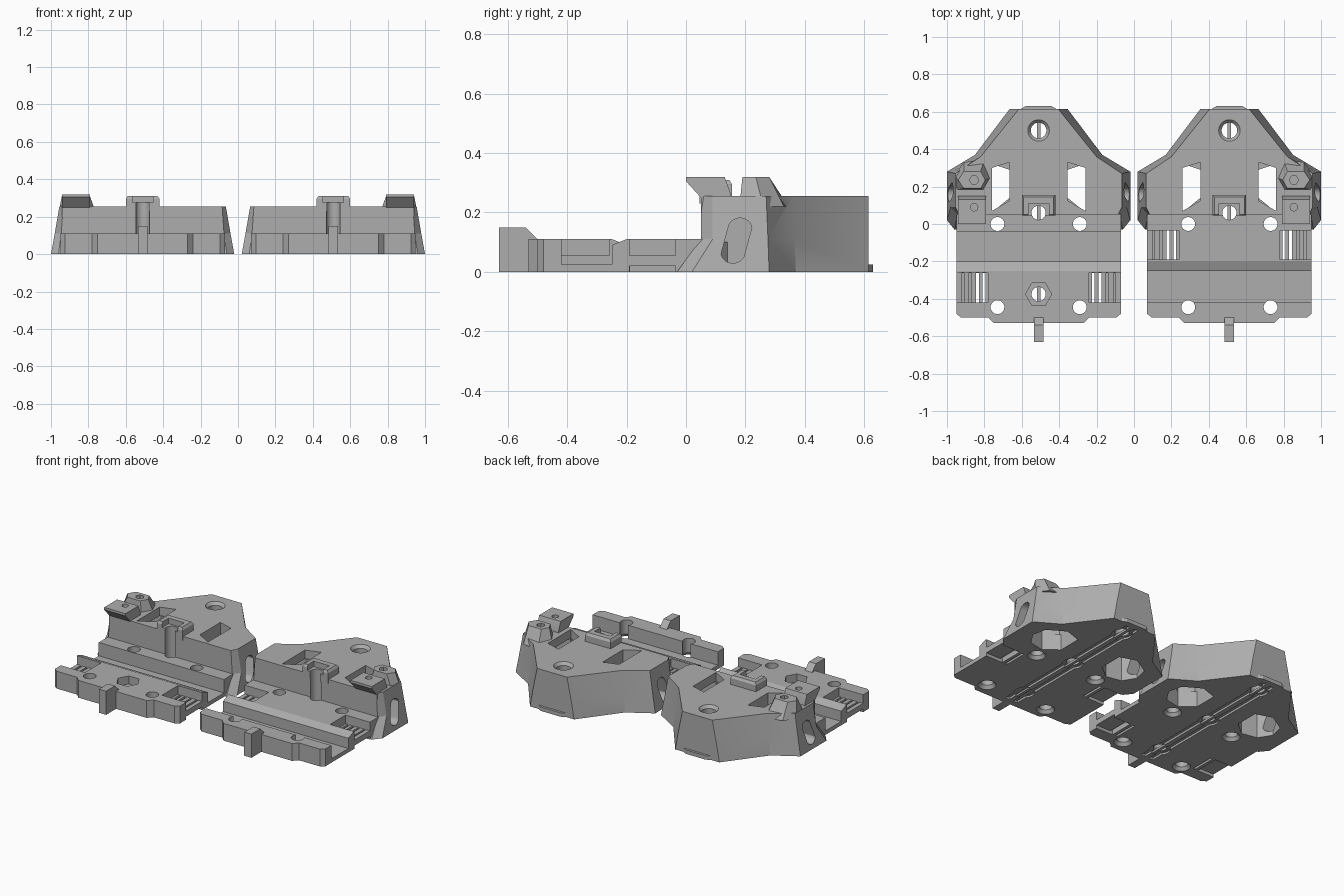
import bpy, bmesh
from math import cos, sin, pi

if "Cube" in bpy.data.objects:
    bpy.data.objects.remove(bpy.data.objects["Cube"])

grey = bpy.data.materials.new("matte grey")
grey.use_nodes = True
grey.diffuse_color = (0.42, 0.42, 0.42, 1)
grey.node_tree.nodes["Principled BSDF"].inputs["Base Color"].default_value = (0.42, 0.42, 0.42, 1)


def loft(name, rings):
    """Closed solid through rings of equal point count."""
    bm = bmesh.new()
    loops = [[bm.verts.new(p) for p in ring] for ring in rings]
    n = len(loops[0])
    bm.faces.new(loops[0])
    bm.faces.new(loops[-1])
    for a, b in zip(loops, loops[1:]):
        for i in range(n):
            j = (i + 1) % n
            bm.faces.new((a[i], a[j], b[j], b[i]))
    bmesh.ops.recalc_face_normals(bm, faces=bm.faces)
    mesh = bpy.data.meshes.new(name)
    bm.to_mesh(mesh)
    bm.free()
    mesh.materials.append(grey)
    ob = bpy.data.objects.new(name, mesh)
    bpy.context.collection.objects.link(ob)
    return ob


def combine(target, other, mode):
    mod = target.modifiers.new(mode, 'BOOLEAN')
    mod.operation, mod.solver, mod.object = mode, 'EXACT', other
    bpy.context.view_layer.objects.active = target
    bpy.ops.object.modifier_apply(modifier=mod.name)
    bpy.data.objects.remove(other)


def circle(u, y, r, n=24, turn=0.0):
    return [(u + r * cos(2 * pi * i / n + turn), y + r * sin(2 * pi * i / n + turn)) for i in range(n)]


def rect(u0, u1, y0, y1):
    return [(u0, y0), (u1, y0), (u1, y1), (u0, y1)]


def both(half):
    """Mirror half an outline about u = 0."""
    return half + [(-u, y) for u, y in reversed(half)]


def build_carrier(name, cx, s, trough, notch, hexed):
    # u runs outward from the carrier's centre line
    def ring(pts, z):
        return [(cx + s * u, y, z) for u, y in pts]

    def prism(pts, z0, z1, top=None):
        return loft("piece", [ring(pts, z0), ring(top or pts, z1)])

    def across(pts, u0, u1):
        return loft("piece", [[(cx + s * u, y, z) for y, z in pts] for u in (u0, u1)])

    # Rail plate with stepped, chamfered front
    plate = both([(0.44, 0.1), (0.44, -0.48), (0.415, -0.5), (0.27, -0.5), (0.24, -0.53)])
    body = prism(plate, 0, 0.11)
    body.name = name

    def cut(ob):
        combine(body, ob, 'DIFFERENCE')

    def add(ob):
        combine(body, ob, 'UNION')

    cut(across(trough, -0.6, 0.6))
    # Side notches with slit ribs, relieved underneath
    y0, y1 = notch
    for d in (-1, 1):
        cut(prism(rect(d * 0.27, d * 0.5, y0, y1), 0.055, 0.2))
        cut(prism(rect(d * 0.33, d * 0.5, y0, y1), -0.1, 0.02))
        for u in (0.285, 0.32):
            cut(prism(rect(d * u, d * (u + 0.015), y0 + 0.001, y1 - 0.001), -0.1, 0.1))
        for u in (0.36, 0.4):
            cut(prism(rect(d * u, d * (u + 0.012), y0 + 0.001, y1 - 0.001), 0.04, 0.1))

    # Tapered rear housing
    low = both([(0.155, 0.615), (0.34, 0.37), (0.49, 0.28), (0.49, 0.02), (0.45, -0.03)])
    mid = both([(0.135, 0.615), (0.328, 0.366), (0.47, 0.276), (0.47, 0.09), (0.435, 0.05)])
    high = both([(0.105, 0.615), (0.31, 0.36), (0.445, 0.27), (0.445, 0.09), (0.425, 0.05)])
    add(loft("housing", [ring(low, 0), ring(mid, 0.11), ring(high, 0.255)]))

    # Latch posts on the outer side
    front_profile = [(0, 0.32), (0, 0.305), (0.05, 0.25), (0.05, 0.2),
                     (0.15, 0.2), (0.15, 0.265), (0.13, 0.32)]
    add(across(front_profile, 0.28, 0.43))
    rear_low = [(0.25, 0.25), (0.29, 0.18), (0.45, 0.18), (0.45, 0.26), (0.4, 0.33), (0.29, 0.345)]
    rear_top = [(0.285, 0.235), (0.31, 0.19), (0.4, 0.19), (0.43, 0.235), (0.4, 0.28), (0.31, 0.28)]
    add(prism(rear_low, 0.22, 0.32, rear_top))
    cut(prism(circle(0.345, 0.09, 0.02), 0.24, 0.4))
    cut(prism(circle(0.345, 0.235, 0.025, 6), 0.26, 0.4))

    # Centre clip block with a front ledge
    block = [(-0.09, 0.045), (0.09, 0.045), (0.09, 0.155), (-0.09, 0.155)]
    block_top = [(-0.08, 0.052), (0.08, 0.052), (0.08, 0.145), (-0.08, 0.145)]
    add(loft("clip", [ring(block, 0.23), ring(block, 0.295), ring(block_top, 0.31)]))
    cut(prism(rect(-0.055, 0.055, 0, 0.11), 0.275, 0.4))

    # Front tab and rear lip
    tab = [(-0.63, 0), (-0.63, 0.15), (-0.54, 0.15), (-0.5, 0.11), (-0.5, 0)]
    add(across(tab, -0.025, 0.025))
    add(prism(both([(0.095, 0.6), (0.095, 0.615), (0.07, 0.63)]), 0, 0.025))

    # Windows, flared pockets beneath them and oval side slots
    for d in (-1, 1):
        window = [(0.155, 0.33), (0.25, 0.30), (0.25, 0.07), (0.155, 0.125)]
        pocket = [(0.155, 0.14), (0.24, 0.07), (0.34, 0.09), (0.39, 0.17),
                  (0.37, 0.26), (0.26, 0.325), (0.155, 0.29)]
        cut(prism([(d * u, y) for u, y in window], 0.1, 0.4))
        cut(prism([(d * u, y) for u, y in pocket], -0.1, 0.2))
        slot = []
        for i in range(24):
            a = 2 * pi * (i + 0.5) / 24
            z = 0.04 if sin(a) > 0 else -0.04
            slot.append((0.17 + 0.04 * cos(a) + 0.3 * z, 0.105 + 0.036 * sin(a) + z))
        cut(across(slot, d * 0.34, d * 0.6))

    # Corner bolt holes, countersunk from below
    for u in (-0.22, 0.22):
        for y in (0, -0.445):
            cut(prism(circle(u, y, 0.037), -0.1, 0.2))
            cut(prism(circle(u, y, 0.06), -0.01, 0.02, circle(u, y, 0.037)))

    # Centre line holes
    cut(prism(circle(0, 0.06, 0.038), -0.1, 0.4))
    cut(prism(circle(0, 0.5, 0.042), -0.1, 0.4))
    cut(prism(circle(0, 0.5, 0.04), 0.235, 0.26, circle(0, 0.5, 0.062)))
    if hexed:
        cut(prism(circle(0, -0.375, 0.038), -0.1, 0.3))
        cut(prism(circle(0, -0.375, 0.07, 6), 0.06, 0.3))

    # Underside grooves, ring recesses and the centre bar
    for d in (-1, 1):
        cut(prism(rect(d * 0.015, d * 0.045, -0.49, 0.59), -0.1, 0.014))
    for y in (-0.375, 0.06, 0.5):
        cut(prism(circle(0, y, 0.06), -0.1, 0.012))
    add(prism(rect(-0.009, 0.009, -0.48, 0.58), 0.001, 0.016))

    bpy.ops.object.select_all(action='DESELECT')
    body.select_set(True)
    bpy.context.view_layer.objects.active = body
    bpy.ops.object.shade_smooth_by_angle(angle=pi / 9)


rear_trough = [(-0.25, 0.11), (-0.2, 0.09), (-0.2, 0.025), (-0.04, 0.025), (-0.04, 0.15), (-0.25, 0.15)]
front_trough = [(-0.2, 0.11), (-0.25, 0.09), (-0.25, 0.025), (-0.42, 0.025), (-0.42, 0.15), (-0.2, 0.15)]
build_carrier("right_carrier", -0.51, -1, rear_trough, (-0.42, -0.26), True)
build_carrier("left_carrier", 0.51, 1, front_trough, (-0.19, -0.035), False)
